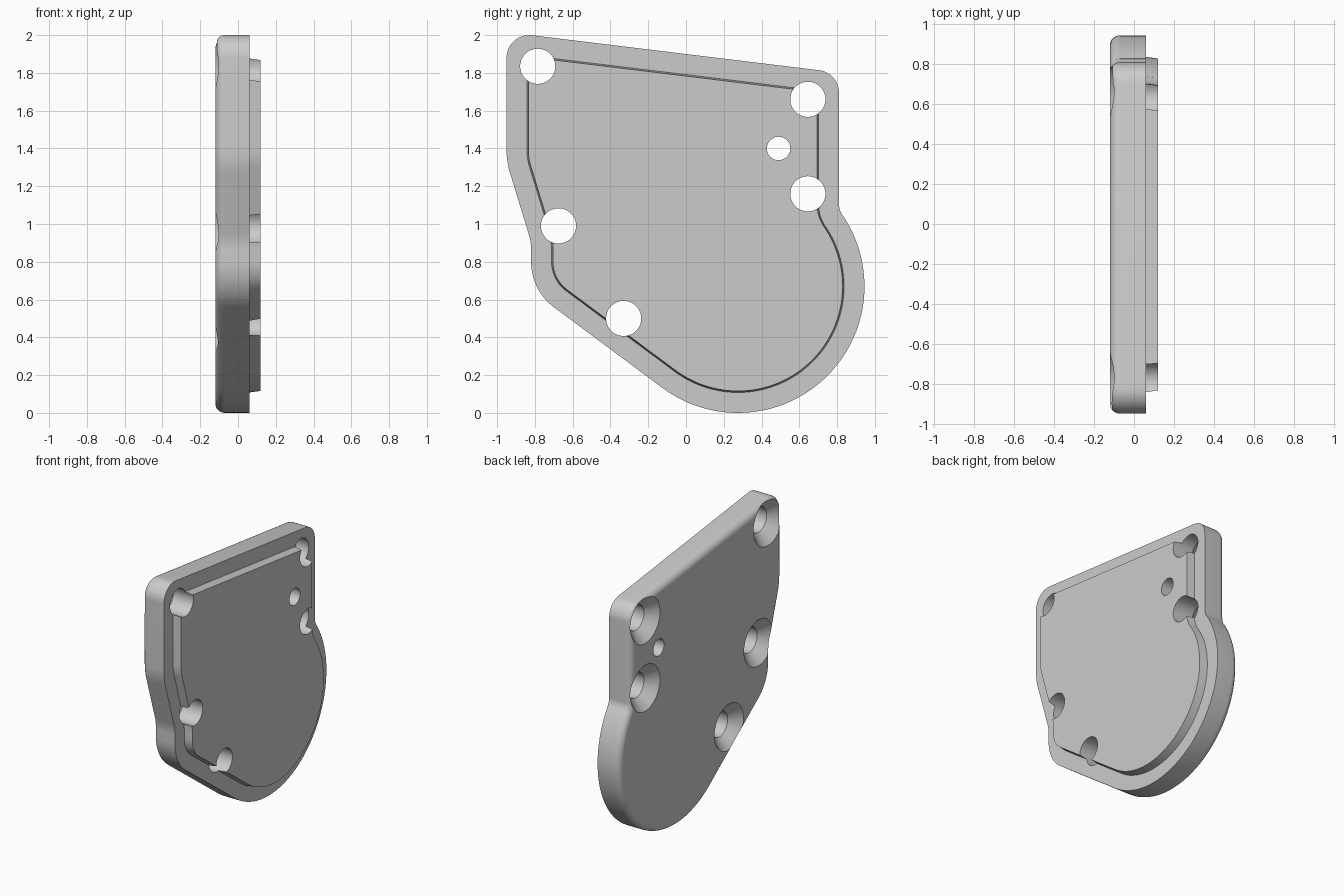
import bpy, bmesh, math
from mathutils import Vector

if "Cube" in bpy.data.objects:
    bpy.data.objects.remove(bpy.data.objects["Cube"])

grey = bpy.data.materials.new("light_grey")
grey.use_nodes = True
COLOUR = (0.6, 0.6, 0.6, 1)
grey.diffuse_color = COLOUR
grey.node_tree.nodes["Principled BSDF"].inputs["Base Color"].default_value = COLOUR

# Outline arcs, counter-clockwise: centre y, centre z, radius (negative = concave)
ARCS = [
    (0.275, 0.67, 0.67),     # large round end
    (0.91, 1.105, -0.10),    # neck beside the round end
    (0.69, 1.695, 0.12),     # upper back corner
    (-0.83, 1.88, 0.12),     # upper front corner
    (-0.55, 1.39, 0.40),     # soft bend
    (-1.12, 0.86, -0.30),    # shallow waist
    (-0.52, 0.80, 0.30),     # lower front corner
]


def tangent_angle(a, b):
    """Angle of the outward normal of the line joining two arcs."""
    d = Vector((b[0] - a[0], b[1] - a[1]))
    k = max(-1, min(1, (a[2] - b[2]) / d.length))
    d.normalize()
    n = d * k + Vector((d.y, -d.x)) * math.sqrt(1 - k * k)
    return math.atan2(n.y, n.x)


def outline(inset):
    """Points of the outline, moved inwards by inset."""
    points = []
    for i, (y, z, r) in enumerate(ARCS):
        start = tangent_angle(ARCS[i - 1], ARCS[i])
        end = tangent_angle(ARCS[i], ARCS[(i + 1) % len(ARCS)])
        sweep = (end - start) % math.tau
        if r < 0:
            sweep -= math.tau
        steps = 64 if i == 0 else 14
        for s in range(steps + 1):
            t = start + sweep * s / steps
            points.append((y + (r - inset) * math.cos(t), z + (r - inset) * math.sin(t)))
    return points


def loft(name, sections):
    """Closed solid through (x, outline points) sections."""
    bm = bmesh.new()
    rings = [[bm.verts.new((x, y, z)) for y, z in pts] for x, pts in sections]
    for a, b in zip(rings, rings[1:]):
        for i in range(len(a)):
            bm.faces.new((a[i - 1], a[i], b[i], b[i - 1]))
    bm.faces.new(rings[0])
    bm.faces.new(rings[-1][::-1])
    bmesh.ops.remove_doubles(bm, verts=bm.verts, dist=0.0002)
    bmesh.ops.recalc_face_normals(bm, faces=bm.faces)
    mesh = bpy.data.meshes.new(name)
    bm.to_mesh(mesh)
    bm.free()
    mesh.materials.append(grey)
    obj = bpy.data.objects.new(name, mesh)
    bpy.context.collection.objects.link(obj)
    return obj


def circle(y, z, r, n=64):
    return [(y + r * math.cos(math.tau * i / n), z + r * math.sin(math.tau * i / n))
            for i in range(n)]


# Plate: drafted raised land, flat rim, straight wall and rounded outer edge
FILLET = 0.05
sections = [(0.12, outline(0.116)), (0.06, outline(0.108)), (0.06, outline(0))]
for s in range(9):
    t = math.pi / 2 * s / 8
    sections.append((-0.07 - FILLET * math.sin(t), outline(FILLET * (1 - math.cos(t)))))
plate = loft("cover_plate", sections)

# Countersunk screw holes and one small plain hole
cutters = []
for y, z in [(-0.785, 1.835), (0.645, 1.66), (0.645, 1.16), (-0.675, 0.99), (-0.33, 0.50)]:
    profile = [(0.2, 0.093), (-0.043, 0.093), (-0.14, 0.19)]
    cutters.append(loft("screw_hole_cutter", [(x, circle(y, z, r)) for x, r in profile]))
cutters.append(loft("small_hole_cutter", [(x, circle(0.49, 1.40, 0.062)) for x in (0.2, -0.2)]))

bpy.context.view_layer.objects.active = plate
for cutter in cutters:
    cutter.hide_render = True
    mod = plate.modifiers.new("hole", "BOOLEAN")
    mod.operation = "DIFFERENCE"
    mod.solver = "EXACT"
    mod.object = cutter
    bpy.ops.object.modifier_apply(modifier=mod.name)
    bpy.data.objects.remove(cutter)

# Smooth curved walls, crisp rims
for obj in bpy.context.selected_objects:
    obj.select_set(False)
plate.select_set(True)
bpy.ops.object.shade_smooth_by_angle(angle=math.radians(25))
